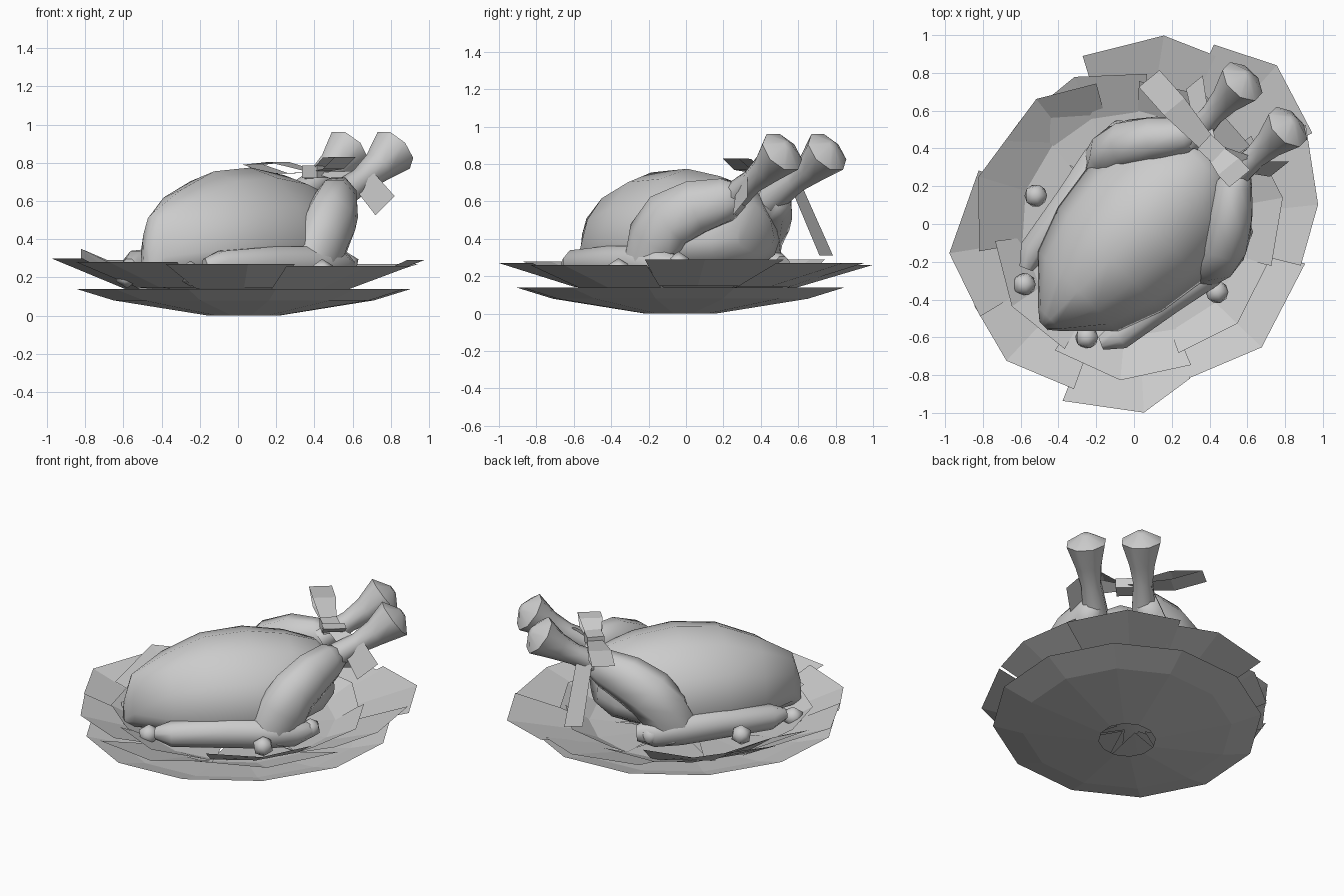
import bpy, math
from mathutils import Vector

cube = bpy.data.objects.get("Cube")
if cube:
    bpy.data.objects.remove(cube)

grey = bpy.data.materials.new("plain_grey")
grey.use_nodes = True
grey.diffuse_color = (0.6, 0.6, 0.6, 1)
grey.node_tree.nodes["Principled BSDF"].inputs["Base Color"].default_value = (0.6, 0.6, 0.6, 1)


def make(name, verts, faces, smooth=None):
    mesh = bpy.data.meshes.new(name)
    mesh.from_pydata([tuple(v) for v in verts], [], faces)
    mesh.materials.append(grey)
    obj = bpy.data.objects.new(name, mesh)
    bpy.context.collection.objects.link(obj)
    if smooth:
        bpy.ops.object.select_all(action='DESELECT')
        obj.select_set(True)
        bpy.context.view_layer.objects.active = obj
        bpy.ops.object.shade_smooth_by_angle(angle=math.radians(smooth))
    return obj


def bird(u, v, z):
    """Bird frame: u runs along the body to the legs, v across it."""
    s = math.sqrt(0.5)
    return Vector(((u + v) * s + 0.03, (u - v) * s - 0.03, z))


def polar(r, deg, z):
    a = math.radians(deg)
    return Vector((r * math.cos(a), r * math.sin(a), z))


def loft(name, rings, smooth=None, caps=True):
    n = len(rings[0])
    verts = [p for ring in rings for p in ring]
    faces = [(i * n + j, i * n + (j + 1) % n, (i + 1) * n + (j + 1) % n, (i + 1) * n + j)
             for i in range(len(rings) - 1) for j in range(n)]
    if caps:
        faces += [tuple(reversed(range(n))), tuple(range(len(verts) - n, len(verts)))]
    return make(name, verts, faces, smooth)


def tube(name, path, sides, stretch):
    """Limb through (u, v, z, radius) stations, stretched upright by a factor."""
    pts = [bird(*p[:3]) for p in path]
    rings = []
    for i, p in enumerate(pts):
        t = (pts[min(i + 1, len(pts) - 1)] - pts[max(i - 1, 0)]).normalized()
        side = t.cross(Vector((0, 0, 1))).normalized()
        up = side.cross(t) * stretch
        angles = [math.tau * (j + 0.5) / sides for j in range(sides)]
        rings.append([p + path[i][3] * (side * math.cos(a) + up * math.sin(a)) for a in angles])
    return loft(name, rings, 60)


def strip(name, path, closed=False):
    """Flat ribbon through (centre, half width vector) pairs."""
    verts = [c + s * w for c, w in path for s in (-1, 1)]
    faces = [(2 * i, 2 * i + 1, 2 * i + 3, 2 * i + 2) for i in range(len(path) - 1)]
    if closed:
        n = len(verts)
        faces.append((n - 2, n - 1, 1, 0))
    return make(name, verts, faces)


# Shallow oval plate with an open foot, longer along the bird
plate = []
for r, z in ((0.19, 0), (0.7, 0.08), (0.9, 0.14)):
    angles = [math.tau * j / 12 for j in range(12)]
    plate.append([bird(r * 1.06 * math.cos(a), -r * 0.92 * math.sin(a), z) for a in angles])
loft("plate", plate, caps=False)


# Ragged leaves: each spans three rim points (degrees, radius)
def leaf(name, rim, height, lift, crest=0.0):
    middle = rim[1][0]
    verts = [polar(0.1, middle, 0.1 + lift)]
    verts += [polar(0.6, a, 0.14 + lift) for a, r in rim]
    verts += [polar(r, a, height + c) for (a, r), c in zip(rim, (0, crest, 0))]
    make(name, verts, [(0, 1, 2), (0, 2, 3), (1, 4, 5, 2), (2, 5, 6, 3)])


outer = (
    (0.26, ((64, 0.99), (81, 1.01), (107, 0.93))),
    (0.27, ((27, 1.06), (48, 1.13), (66, 1.04))),
    (0.29, ((-14, 0.91), (6, 0.98), (30, 1.05))),
    (0.26, ((-73, 0.87), (-44, 0.94), (-13, 0.93))),
    (0.27, ((-112, 1.01), (-87, 1.0), (-70, 0.87))),
    (0.28, ((207, 0.95), (227, 0.99), (250, 0.93))),
    (0.3, ((161, 0.87), (189, 0.99), (211, 0.95))),
    (0.29, ((105, 0.77), (128, 0.84), (165, 0.87))),
)
for i, (height, rim) in enumerate(outer):
    leaf("outer_leaf_%d" % i, rim, height, 0.004 * (i % 3))
for i, radius in enumerate((0.8, 0.78, 0.84, 0.86, 0.78, 0.83, 0.76)):
    a = 10 + i * 51
    rim = ((a - 27, radius * 0.95), (a, radius), (a + 27, radius * 0.97))
    leaf("inner_leaf_%d" % i, rim, 0.25, 0.015 + 0.004 * (i % 2), 0.1 if i == 3 else 0)

# Plump body: (u, half width, bottom, top), widest low down and tapering upward
stations = ((-0.72, 0.03, 0.2, 0.36), (-0.67, 0.09, 0.19, 0.54), (-0.46, 0.3, 0.18, 0.66),
            (-0.22, 0.39, 0.17, 0.755), (0.05, 0.43, 0.17, 0.775), (0.3, 0.39, 0.19, 0.735),
            (0.48, 0.27, 0.24, 0.68), (0.57, 0.14, 0.32, 0.58))
body = []
for u, half, low, high in stations:
    waist = low + (high - low) * 0.34
    ring = []
    for j in range(12):
        s = math.sin(math.tau * j / 12)
        reach = high - waist if s > 0 else waist - low
        taper = 1 - 0.12 * max(s, 0)
        ring.append(bird(u, half * taper * math.cos(math.tau * j / 12), waist + reach * s))
    body.append(ring)
loft("body", body, 50)

# Paired limbs: sides, upright stretch, stations
limbs = {
    "wing": (8, 1, ((-0.57, 0.28, 0.26, 0.04), (-0.48, 0.32, 0.265, 0.08), (-0.14, 0.36, 0.27, 0.1),
                    (0.1, 0.41, 0.27, 0.1), (0.27, 0.42, 0.265, 0.09), (0.37, 0.4, 0.26, 0.05))),
    "thigh": (8, 1.25, ((0.12, 0.38, 0.24, 0.12), (0.2, 0.39, 0.4, 0.13), (0.28, 0.36, 0.5, 0.135),
                        (0.4, 0.28, 0.57, 0.125), (0.53, 0.18, 0.61, 0.1), (0.61, 0.15, 0.63, 0.055))),
    "leg_bone": (8, 1, ((0.53, 0.15, 0.61, 0.08), (0.71, 0.16, 0.71, 0.065), (0.82, 0.165, 0.775, 0.085),
                        (0.94, 0.17, 0.865, 0.128), (0.99, 0.17, 0.9, 0.03))),
}
for name, (sides, stretch, path) in limbs.items():
    for label, s in (("left", 1), ("right", -1)):
        tube(label + "_" + name, [(u, v * s, z, r) for u, v, z, r in path], sides, stretch)

# Ribbon bow tying the legs
knot = Vector((0.41, 0.4, 0.75))
across = Vector((0.055, 0.045, 0))
for label, tip in (("back", Vector((0.08, 0.77, 0.79))), ("front", Vector((0.56, 0.24, 0.83)))):
    mid = knot.lerp(tip, 0.6)
    rise = Vector((0, 0, 0.03))
    strip(label + "_bow_loop", [(knot, across * 0.6), (mid + rise, across), (tip, across),
                                (mid - rise, across)], closed=True)
strip("back_ribbon_tail", [(knot, across * 0.5), (Vector((0.35, 0.59, 0.68)), across * 0.7),
                           (Vector((0.32, 0.75, 0.31)), across * 0.8)])
strip("front_ribbon_tail", [(knot, across * 0.5), (Vector((0.65, 0.3, 0.72)), Vector((0.05, 0.03, 0.04))),
                            (Vector((0.77, 0.29, 0.575)), Vector((0.05, 0.04, 0.05)))])
loft("ribbon_knot", [[knot + polar(0.075, 90 * j + 2, z) for j in range(4)] for z in (-0.03, 0.035)])

# Small round garnishes
spots = ((-0.52, 0.15, 0.25), (-0.58, -0.32, 0.21), (-0.25, -0.6, 0.22),
         (0.44, -0.36, 0.23), (0.57, -0.04, 0.265), (-0.08, 0.49, 0.26))
for i, spot in enumerate(spots):
    bpy.ops.mesh.primitive_ico_sphere_add(subdivisions=1, radius=0.067, location=spot)
    ball = bpy.context.object
    ball.name = "garnish_%d" % i
    ball.data.materials.append(grey)
    bpy.ops.object.shade_smooth_by_angle(angle=math.radians(60))
